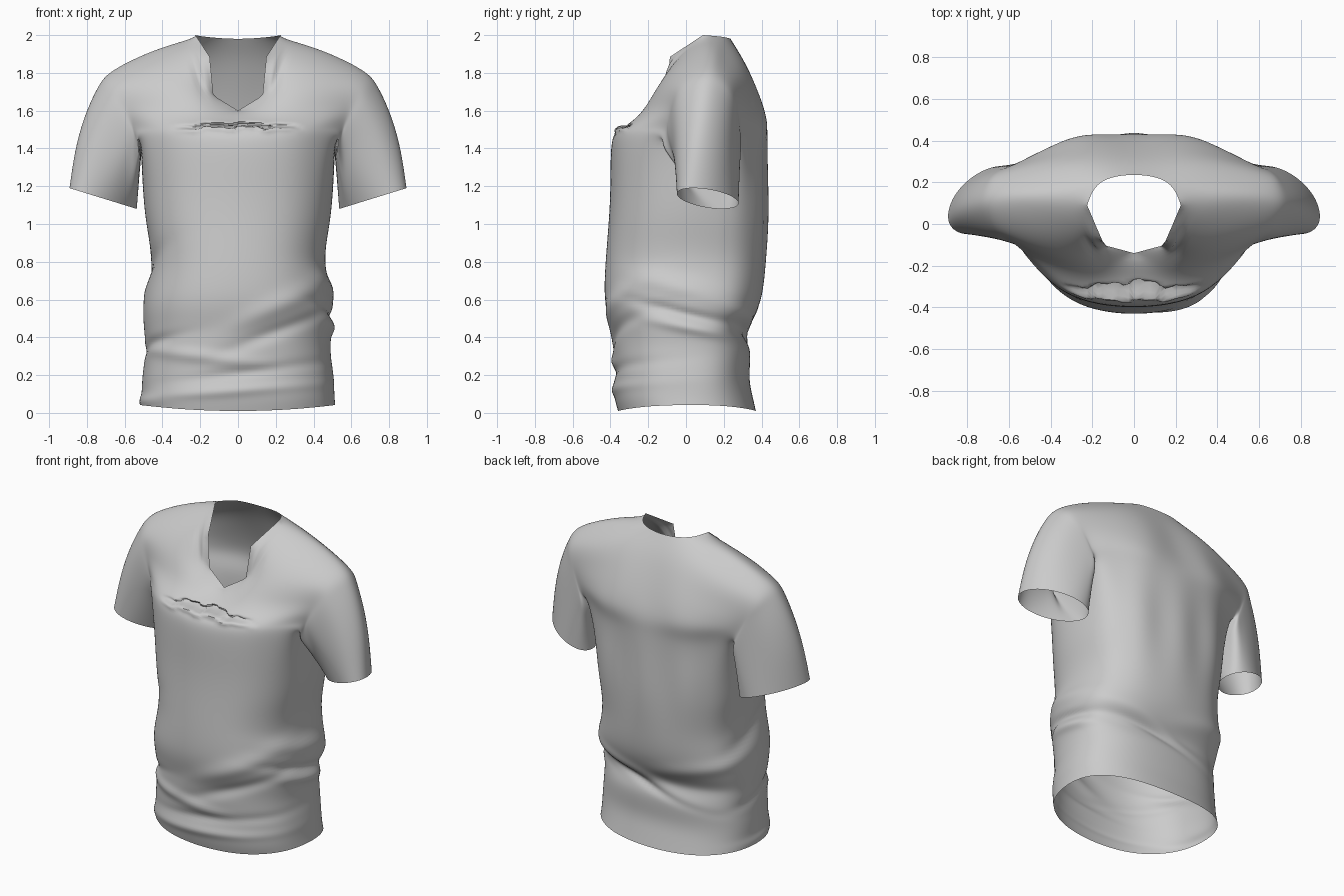
import bpy, bmesh, math
from mathutils import Vector

if "Cube" in bpy.data.objects:
    bpy.data.objects.remove(bpy.data.objects["Cube"])

verts, faces = [], []


def add(x, y, z):
    verts.append(Vector((x, y, z)))
    return len(verts) - 1


def skin(rows, closed=False):
    """Quads between successive rows of vertex indices."""
    for a, b in zip(rows, rows[1:]):
        n = len(a)
        for i in range(n if closed else n - 1):
            j = (i + 1) % n
            faces.append((a[i], a[j], b[j], b[i]))


# Torso below the armpits: (height, half width, front y, back y)
levels = [(.01, .515, -.36, .37), (.10, .51, -.38, .35), (.20, .505, -.38, .335),
          (.33, .49, -.39, .34), (.42, .495, -.395, .315), (.50, .50, -.41, .355),
          (.62, .495, -.43, .40), (.80, .46, -.425, .42), (1.0, .485, -.41, .43),
          (1.2, .505, -.40, .43), (1.42, .52, -.395, .43)]
rings = []
for n, (z, a, yf, yb) in enumerate(levels):
    ring = []
    for k in range(9):
        t = k * math.pi / 8
        x = a * abs(math.sin(t)) ** .85 if 0 < k < 8 else 0
        c = math.cos(t)
        p = .85 if c > 0 else .85 - .22 * min(1, z / 1.2)   # fuller upper back
        y = .03 + (yf - .03 if c > 0 else yb - .03) * (abs(c) ** p if k != 4 else 0)
        ring.append(add(x, y, z + (.03 * (x / .5) ** 2 if n == 0 else 0)))
    rings.append(ring)
skin(rings)
top = rings[-1]
for k, co in ((3, (.515, -.14, 1.44)), (4, (.51, .08, 1.41)), (5, (.52, .27, 1.43))):
    verts[top[k]] = Vector(co)

# Chest, shoulder and upper back: each row runs from the centre or neck to the armhole
front = [[(0, -.35, 1.50), (.2, -.345, 1.50), (.38, -.28, 1.50), (.53, -.13, 1.50)],
         [(0, -.25, 1.55), (.2, -.28, 1.55), (.39, -.235, 1.55), (.55, -.115, 1.56)],
         [(0, -.14, 1.60), (.2, -.215, 1.62), (.40, -.18, 1.62), (.575, -.09, 1.63)],
         [(.13, -.105, 1.68), (.26, -.145, 1.73), (.44, -.12, 1.73), (.62, -.05, 1.72)],
         [(.15, -.085, 1.885), (.30, -.05, 1.86), (.48, -.02, 1.83), (.655, .03, 1.78)]]
shoulder = [(.225, .09, 2.0), (.36, .10, 1.945), (.52, .11, 1.885), (.67, .11, 1.805)]
back = [[(0, .415, 1.56), (.22, .43, 1.55), (.41, .37, 1.54), (.555, .29, 1.53)],
        [(0, .33, 1.80), (.21, .36, 1.75), (.42, .33, 1.69), (.60, .275, 1.64)],
        [(0, .235, 1.98), (.25, .285, 1.88), (.45, .28, 1.80), (.64, .24, 1.73)],
        [(.16, .20, 1.99), (.31, .20, 1.935), (.49, .19, 1.87), (.66, .18, 1.785)]]
F = [[add(*p) for p in r] for r in front]
S = [add(*p) for p in shoulder]
B = [[add(*p) for p in r] for r in back]
skin([top[:4]] + F + [S])
skin([top[:4:-1]] + B + [S])
corners = [verts[F[2][0]], verts[F[3][0]], verts[F[4][0]], verts[S[0]]]

# Sleeve: from the armhole loop to a tilted elliptical hem, outer edge turned forward
loop = [top[4], top[3]] + [r[3] for r in F] + [S[3]] + [r[3] for r in reversed(B)] + [top[5]]
nf = len(F) + 2
sleeve = [loop]
for t in (.13, .35, .65, 1):
    ring = []
    for i, v in enumerate(loop):
        a = math.pi * i / nf if i <= nf else math.pi * (1 + (i - nf) / (len(loop) - nf))
        c, s = math.cos(a), math.sin(a)
        hem = Vector((.714 - .178 * c, .115 - .145 * s + .075 * c, 1.135 - .055 * c))
        p = verts[v].lerp(hem, t)
        p.x += max(0, -c) * .16 * t ** .6 * (1 - t)
        ring.append(add(*p))
    sleeve.append(ring)
skin(sleeve, True)

# Mirror the half into a whole cage
bm = bmesh.new()
for sx in (1, -1):
    vs = [bm.verts.new((v.x * sx, v.y, v.z)) for v in verts]
    for f in faces:
        bm.faces.new([vs[i] for i in f])
bmesh.ops.remove_doubles(bm, verts=bm.verts[:], dist=1e-4)
bmesh.ops.recalc_face_normals(bm, faces=bm.faces[:])
mesh = bpy.data.meshes.new("shirt")
bm.to_mesh(mesh)
bm.free()
shirt = bpy.data.objects.new("shirt", mesh)
bpy.context.collection.objects.link(shirt)
mod = shirt.modifiers.new("smooth", 'SUBSURF')
mod.levels = mod.render_levels = 3

# Keep the corners of the notched collar sharp
crease = mesh.attributes.new("crease_vert", 'FLOAT', 'POINT')
for v in mesh.vertices:
    here = Vector((abs(v.co.x), v.co.y, v.co.z))
    if any((here - c).length < 1e-3 for c in corners):
        crease.data[v.index].value = 1

# Push the cage out so the smoothed surface passes through the chosen points
target = [v.co.copy() for v in mesh.vertices]


def smoothed():
    mesh.update()
    dg = bpy.context.evaluated_depsgraph_get()
    dg.update()
    return shirt.evaluated_get(dg)


for _ in range(3):
    ev = [v.co.copy() for v in smoothed().data.vertices[:len(target)]]
    for v, goal, now in zip(mesh.vertices, target, ev):
        v.co += (goal - now) * .8
fine = bpy.data.meshes.new_from_object(smoothed())
shirt.modifiers.clear()
shirt.data = fine

# Cloth folds: (angle from front, angular spread, height, slope, width, depth)
folds = [(.5, .6, .57, .20, .06, .016), (.5, .7, .43, .16, .04, -.014),
         (-.5, .9, .30, -.05, .035, .014), (.2, .9, .22, .05, .03, -.013),
         (0, 1.0, .12, .03, .03, .012), (-1.3, .5, .36, .1, .03, -.014),
         (1.5, .5, .67, -.1, .05, .018), (1.5, .5, .53, -.12, .03, -.02),
         (1.6, .4, .45, -.1, .03, .015), (-1.5, .5, .78, .2, .05, -.012),
         (2.6, .8, .49, -.12, .04, .014), (2.8, .9, .41, -.10, .025, -.014),
         (-2.3, .7, .58, .10, .05, .012), (-1.4, .4, .06, 0, .03, .013)]


def gauss(d, w):
    return math.exp(-(d / w) ** 2)


def tear_z(x):
    return 1.515 + .006 * math.sin(31 * x) + .004 * math.sin(67 * x + 1) - .1 * x * x


for v in fine.vertices:
    x, y, z = v.co
    out = Vector((x, y, 0)).normalized()
    if z < 1.05:
        ang, d = math.atan2(x, -y), 0
        for a0, spread, z0, slope, w, depth in folds:
            da = (ang - a0 + math.pi) % (2 * math.pi) - math.pi
            d += depth * gauss(da, spread) * gauss(z - z0 - slope * da, w)
        v.co += out * d * min(1, .3 + z * 8)
    if y > .2 and .6 < z < 1.6 and abs(x) < .5:      # long drapes on the back
        v.co.y += .006 * math.cos(x * 22) * gauss(z - 1.1, .3)
    if y < -.15 and abs(x) < .34 and 1.4 < z < 1.6:  # chest tear: raised lip, sunken slit
        fade = 1 - (x / .34) ** 2
        lip = gauss(z - tear_z(x) + .014, .010) * fade
        v.co.y += fade * .045 * gauss(z - tear_z(x) - .008, .010) - .016 * lip
        v.co.z += .012 * lip
    if y < .05 and 1.62 < z < 1.95:                  # pleats beside the neckline
        c = .18 + (z - 1.66) * .25
        fade = gauss(z - 1.80, .1)
        v.co.y += fade * (.012 * gauss(abs(x) - c, .018) - .012 * gauss(abs(x) - c + .035, .018))

bpy.context.view_layer.objects.active = shirt
shirt.select_set(True)
bpy.ops.object.shade_smooth_by_angle(angle=math.radians(50))
